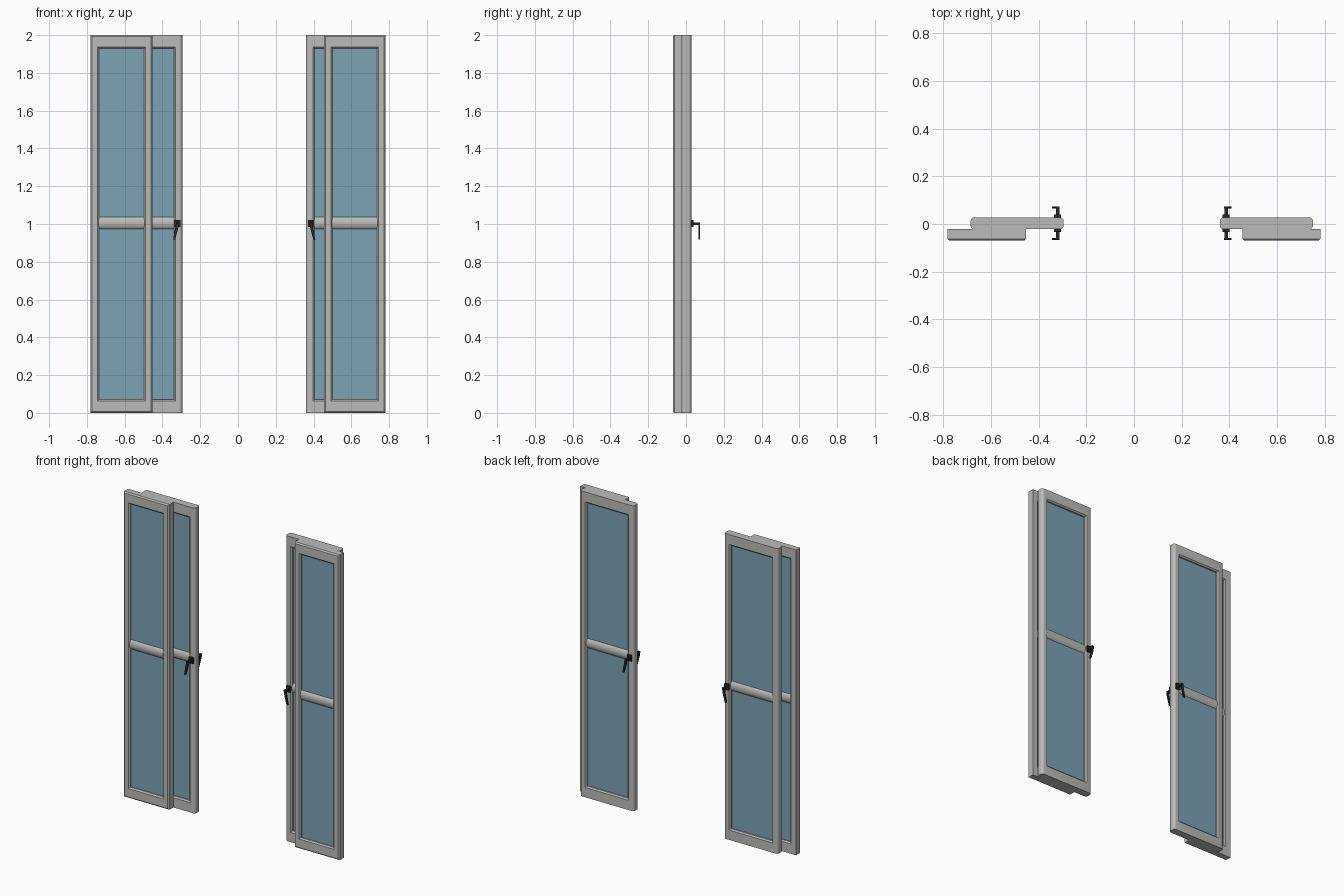
import bpy, bmesh, math
from mathutils import Vector

cube = bpy.data.objects.get("Cube")
if cube:
    bpy.data.objects.remove(cube)


def make_material(name, rgb):
    m = bpy.data.materials.new(name)
    m.use_nodes = True
    m.diffuse_color = (*rgb, 1)
    m.node_tree.nodes["Principled BSDF"].inputs["Base Color"].default_value = (*rgb, 1)
    return m


FRAME = make_material("grey frame", (0.50, 0.50, 0.49))
GLASS = make_material("blue glass", (0.20, 0.37, 0.46))
BLACK = make_material("black handle", (0.02, 0.02, 0.022))
HEIGHT = 2.0
SIDE, RAIL = 0.045, 0.072      # widths of uprights and of top and bottom rails


def finish(name, bm, mat, smooth=False):
    bmesh.ops.recalc_face_normals(bm, faces=bm.faces)
    mesh = bpy.data.meshes.new(name)
    bm.to_mesh(mesh)
    bm.free()
    mesh.materials.append(mat)
    ob = bpy.data.objects.new(name, mesh)
    bpy.context.collection.objects.link(ob)
    if smooth:
        bpy.ops.object.select_all(action="DESELECT")
        ob.select_set(True)
        bpy.context.view_layer.objects.active = ob
        bpy.ops.object.shade_smooth_by_angle(angle=math.radians(35))
    return ob


def add_box(bm, lo, hi):
    lo, hi = Vector(lo), Vector(hi)
    verts = bmesh.ops.create_cube(bm, size=1)["verts"]
    for v in verts:
        v.co = (lo + hi) / 2 + v.co * (hi - lo)


def sash_frame(name, x0, x1, section):
    """Sweep a closed section of (x inset, z inset, y) round a rectangle."""
    bm = bmesh.new()
    loops = []
    for ix, iz, y in section:
        corners = ((x0 + ix, iz), (x1 - ix, iz),
                   (x1 - ix, HEIGHT - iz), (x0 + ix, HEIGHT - iz))
        loops.append([bm.verts.new((x, y, z)) for x, z in corners])
    for a, b in zip(loops, loops[1:] + loops[:1]):
        for i in range(4):
            j = (i + 1) % 4
            bm.faces.new((a[i], a[j], b[j], b[i]))
    finish(name, bm, FRAME, True)


def bar(name, x0, x1, yc, depth):
    """Middle rail with a softly bulging section."""
    bm = bmesh.new()
    n = 20
    ends = []
    for x in (x0, x1):
        ring = []
        for i in range(n):
            a = math.tau * i / n
            ring.append(bm.verts.new((x, yc + depth * math.cos(a), 1.005 + 0.034 * math.sin(a))))
        ends.append(ring)
        bm.faces.new(ring)
    for i in range(n):
        j = (i + 1) % n
        bm.faces.new((ends[0][i], ends[0][j], ends[1][j], ends[1][i]))
    finish(name, bm, FRAME, True)


def panel(name, x0, x1, y0, y1, outer):
    # The bead slopes in from both faces towards the glass
    bead = 0.008
    inner = [(SIDE - bead, RAIL - bead, y1), (SIDE, RAIL, y1 - bead),
             (SIDE, RAIL, y0 + bead), (SIDE - bead, RAIL - bead, y0)]
    sash_frame(name + "_frame", x0, x1, outer + inner)
    yc = (y0 + y1) / 2
    bm = bmesh.new()
    add_box(bm, (x0 + SIDE - 0.005, yc - 0.008, RAIL - 0.005),
            (x1 - SIDE + 0.005, yc + 0.008, HEIGHT - RAIL + 0.005))
    finish(name + "_glass", bm, GLASS)
    bar(name + "_middle_rail", x0 + SIDE - 0.002, x1 - SIDE + 0.002, yc, 0.021)


def handle(name, x, y, face, lean):
    """Plate, spindle and drooping lever; face is -1 front or 1 back."""
    bm = bmesh.new()
    add_box(bm, (x - 0.015, y, 0.983), (x + 0.015, y + face * 0.012, 1.022))
    add_box(bm, (x - 0.007, y, 0.995), (x + 0.007, y + face * 0.045, 1.009))
    # Tapered lever
    rings = []
    for px, pz, w in ((x, 1.009, 0.008), (x + lean * 0.004, 0.98, 0.008),
                      (x + lean * 0.018, 0.917, 0.0055)):
        rings.append([bm.verts.new((px + sx * w, y + face * d, pz))
                      for sx, d in ((-1, 0.037), (1, 0.037), (1, 0.046), (-1, 0.046))])
    for a, b in zip(rings, rings[1:]):
        for i in range(4):
            j = (i + 1) % 4
            bm.faces.new((a[i], a[j], b[j], b[i]))
    bm.faces.new(rings[0])
    bm.faces.new(rings[-1])
    finish(name, bm, BLACK)


# Outer sections: fixed sashes have a chamfered front, sliding ones rounded uprights
F0, F1, S1 = -0.07, -0.022, 0.028
C, R = 0.008, 0.016
fixed_outer = [(C, C, F0), (0, 0, F0 + C), (0, 0, F1)]
arc = [math.radians(a) for a in (0, 22.5, 45, 67.5, 90)]
sliding_outer = [(R - R * math.sin(a), 0, F1 + R - R * math.cos(a)) for a in arc]
sliding_outer += [(R - R * math.cos(a), 0, S1 - R + R * math.sin(a)) for a in arc]

panel("right_fixed", -0.782, -0.453, F0, F1, fixed_outer)
panel("left_fixed", 0.455, 0.782, F0, F1, fixed_outer)
panel("right_sliding", -0.685, -0.295, F1, S1, sliding_outer)
panel("left_sliding", 0.36, 0.75, F1, S1, sliding_outer)

for side, x, lean in (("right", -0.32, -1), ("left", 0.386, 1)):
    handle(side + "_front_handle", x, F1, -1, lean)
    handle(side + "_back_handle", x, S1, 1, lean)
